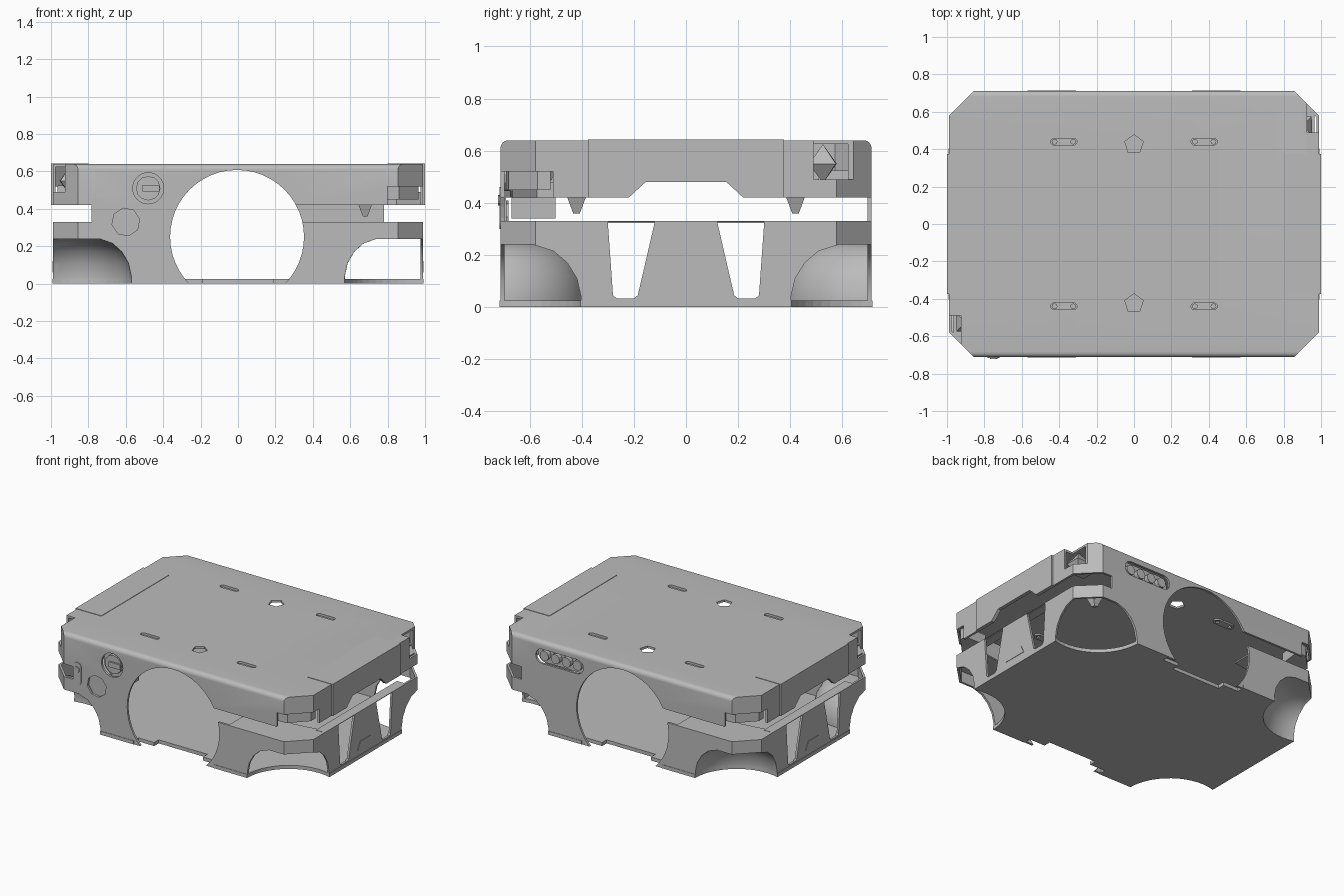
import bpy, bmesh, math
from mathutils import Matrix

cube = bpy.data.objects.get("Cube")
if cube:
    bpy.data.objects.remove(cube)

grey = bpy.data.materials.new("plain_grey")
grey.use_nodes = True
grey.diffuse_color = (0.5, 0.5, 0.5, 1)
grey.node_tree.nodes["Principled BSDF"].inputs["Base Color"].default_value = (0.5, 0.5, 0.5, 1)

W, D, H, WALL = 0.99, 0.712, 0.64, 0.015
LOW_TOP, UP_BOTTOM = 0.33, 0.42


def finish(name, bm):
    bmesh.ops.recalc_face_normals(bm, faces=bm.faces)
    mesh = bpy.data.meshes.new(name)
    bm.to_mesh(mesh)
    bm.free()
    mesh.materials.append(grey)
    ob = bpy.data.objects.new(name, mesh)
    bpy.context.collection.objects.link(ob)
    return ob


def prism(name, pts, a, b, axis="z", round_top=0):
    """Extrude a 2D outline from a to b along an axis."""
    place = {"z": lambda u, v, w: (u, v, w),
             "y": lambda u, v, w: (u, w, v),
             "x": lambda u, v, w: (w, u, v)}[axis]
    bm = bmesh.new()
    low = [bm.verts.new(place(u, v, a)) for u, v in pts]
    top = [bm.verts.new(place(u, v, b)) for u, v in pts]
    bm.faces.new(low)
    bm.faces.new(top)
    n = len(pts)
    for i in range(n):
        j = (i + 1) % n
        bm.faces.new((low[i], low[j], top[j], top[i]))
    if round_top:
        long_edges = [e for e in bm.edges if all(
            v.co.z > b - 0.001 and abs(v.co.y) > D - 0.01 for v in e.verts)]
        bmesh.ops.bevel(bm, geom=long_edges, offset=round_top, segments=4,
                        profile=0.5, affect="EDGES")
    return finish(name, bm)


def box(name, x, y, z):
    return prism(name, [(x[0], y[0]), (x[1], y[0]), (x[1], y[1]), (x[0], y[1])], *z)


def circle(u, v, r, n=32, turn=0.0):
    return [(u + r * math.cos(turn + math.tau * i / n),
             v + r * math.sin(turn + math.tau * i / n)) for i in range(n)]


def obround(u, v, length, r, upright=False):
    h = length / 2 - r
    pts = []
    for side, start in ((h, -90), (-h, 90)):
        for k in range(9):
            t = math.radians(start + k * 22.5)
            pts.append((side + r * math.cos(t), r * math.sin(t)))
    return [(u - q, v + p) if upright else (u + p, v + q) for p, q in pts]


def octagon(inset=0.0):
    w, d, c = W - inset, D - inset, 0.135 - inset * 0.58
    return [(w, -d + c), (w, d - c), (w - c, d), (c - w, d),
            (-w, d - c), (-w, c - d), (c - w, -d), (w - c, -d)]


def cut(ob, tool, op="DIFFERENCE", keep=False):
    mod = ob.modifiers.new("cut", "BOOLEAN")
    mod.operation, mod.solver, mod.object = op, "EXACT", tool
    bpy.context.view_layer.objects.active = ob
    bpy.ops.object.modifier_apply(modifier=mod.name)
    if not keep:
        bpy.data.objects.remove(tool)


def dome(name, x, y, grow=0.0):
    """Upright cylinder with a softly rounded crown, used for corner wheel wells."""
    prof = [(0.33, -0.05), (0.33, 0.04), (0.315, 0.11), (0.28, 0.17), (0.23, 0.215), (0.16, 0.24)]
    bm = bmesh.new()
    rings = [[bm.verts.new((p, q, z + grow)) for p, q in circle(x, y, r + grow, 48)]
             for r, z in prof]
    bm.faces.new(rings[0])
    bm.faces.new(rings[-1])
    for lo, hi in zip(rings, rings[1:]):
        for i in range(48):
            j = (i + 1) % 48
            bm.faces.new((lo[i], lo[j], hi[j], hi[i]))
    return finish(name, bm)


def cone(name, r1, r2, depth, matrix):
    bm = bmesh.new()
    bmesh.ops.create_cone(bm, cap_ends=True, segments=4, radius1=r1, radius2=r2,
                          depth=depth, matrix=matrix)
    return finish(name, bm)


def spin(pts, s):
    return [(s * u, s * v) for u, v in pts]


# Main shells and floor
upper = prism("upper_shell", octagon(), UP_BOTTOM, H, round_top=0.03)
cut(upper, prism("tool", octagon(WALL), 0.3, H - WALL))
lower = prism("lower_shell", octagon(), 0, LOW_TOP)
cut(lower, prism("tool", octagon(WALL), -0.1, 0.5))
floor = prism("floor_plate", octagon(-0.003), 0.0, 0.025)

# Wall sections bridging the gap beside each drive wheel, on opposite corners
bridges = []
for s, side in ((1, "front"), (-1, "back")):
    pts = [(-0.78, -D), (-0.3, -D), (-0.3, WALL - D), (-0.78, WALL - D)]
    bridges.append(prism(side + "_bridge_wall", spin(pts, s), LOW_TOP - 0.002, UP_BOTTOM + 0.002))

# Large drive wheel arches
arch = prism("tool", circle(-0.005, 0.25, 0.358, 48), -1, 1, "y")
for ob in (upper, lower, *bridges):
    cut(ob, arch, keep=True)
bpy.data.objects.remove(arch)

# Corner wheel wells, with liners at the right-hand end
for sx in (1, -1):
    for sy in (1, -1):
        cx, cy = sx * 0.9, sy * 0.72
        well = dome("tool", cx, cy)
        cut(lower, well, keep=True)
        cut(floor, well, keep=True)
        if sx < 0:
            liner = dome("wheel_well_liner", cx, cy, 0.008)
            cut(liner, prism("tool", octagon(0.008), 0.02, 0.5), "INTERSECT")
            cut(liner, well, keep=True)
        bpy.data.objects.remove(well)

# Stepped floor notches beneath the arches
for s in (1, -1):
    for half, depth in ((0.31, 0.66), (0.19, 0.61)):
        cut(floor, prism("tool", spin([(-half, depth), (half, depth), (half, 1), (-half, 1)], s), -0.1, 0.1))

# Tapered end windows and the raised centre of the upper skirt ends
for s in (1, -1):
    win = [(s * 0.3, 0.326), (s * 0.12, 0.326), (s * 0.185, 0.045), (s * 0.2, 0.033),
           (s * 0.265, 0.033), (s * 0.28, 0.045)]
    cut(lower, prism("tool", win, -1.2, 1.2, "x"))
notch = [(-0.235, 0.4), (0.235, 0.4), (0.22, 0.42), (0.155, 0.48), (-0.155, 0.48), (-0.22, 0.42)]
cut(upper, prism("tool", notch, -1.2, 1.2, "x"))

# Top openings
for sy in (1, -1):
    cut(upper, prism("tool", circle(0, sy * 0.425, 0.052, 5, 0.3), 0.5, 0.8))
    for sx in (1, -1):
        cut(upper, prism("tool", obround(sx * 0.375, sy * 0.44, 0.14, 0.018), 0.5, 0.8))
        mount = prism("slot_bracket", obround(sx * 0.375, sy * 0.44, 0.16, 0.028), 0.612, 0.622)
        for k in (-0.05, 0.05):
            cut(mount, prism("tool", circle(sx * 0.375 + k, sy * 0.44, 0.013, 8), 0.5, 0.7))

for s, side in ((1, "left"), (-1, "right")):
    # End covers lying over the top and end faces
    prism(side + "_top_cover", spin([(0.8, -0.375), (W, -0.375), (W, 0.375), (0.8, 0.375)], s),
          H - 0.004, H + 0.003)
    face = [(-0.375, 0.42), (-0.22, 0.42), (-0.155, 0.48), (0.155, 0.48),
            (0.22, 0.42), (0.375, 0.42), (0.375, H + 0.003), (-0.375, H + 0.003)]
    prism(side + "_end_cover", face, s * (W - 0.003), s * 1.0, "x")
    # Inward ledge on the lower end wall
    prism(side + "_end_ledge", spin([(0.92, -0.45), (W - 0.01, -0.45), (W - 0.01, 0.45), (0.92, 0.45)], s),
          0.322, LOW_TOP)
    # Corner light pocket with a pyramid lens
    cut(upper, prism("tool", spin([(0.925, 0.49), (1.1, 0.49), (1.1, 0.65), (0.925, 0.65)], s), 0.49, 0.8))
    tilt = Matrix.Rotation(math.atan2(s, s), 4, "Z") @ Matrix.Rotation(math.pi / 2, 4, "Y")
    cone(side + "_corner_light", 0.075, 0.0, 0.07, Matrix.Translation((s * 0.925, s * 0.55, 0.55)) @ tilt)
    prism(side + "_light_tray", spin([(0.83, 0.49), (0.965, 0.49), (0.965, 0.6), (0.88, 0.68), (0.83, 0.68)], s),
          0.478, 0.49)
    # Sensor corner: recess below the skirt, bracket and deck
    cut(upper, prism("tool", spin([(0.8, -0.8), (1.1, -0.8), (1.1, -0.51), (0.8, -0.51)], s), 0.3, 0.52))
    prism(side + "_sensor_bracket", spin([(0.78, -0.69), (0.86, -0.68), (0.965, -0.57), (0.965, -0.52), (0.8, -0.52)], s),
          0.45, 0.525)
    prism(side + "_sensor_deck", spin([(0.42, -0.7), (0.85, -0.7), (0.978, -0.57), (0.978, -0.42), (0.42, -0.5)], s),
          0.318, 0.328)
    # Small recess plate on the end column
    prism(side + "_column_plate", [(-0.09, 0.06), (0.09, 0.06), (0.06, 0.12), (-0.06, 0.12)],
          s * (W - 0.001), s * (W + 0.003), "x")
    # Locating teeth under the shell
    for y in (-0.42, 0.42):
        cone("locating_tooth", 0.018, 0.055, 0.07,
             Matrix.Translation((s * 0.68, y, 0.395)) @ Matrix.Rotation(math.pi / 4, 4, "Z"))

# Front controls: round button, charging port and key plate
cut(upper, prism("tool", circle(-0.48, 0.51, 0.083), -0.8, -0.6, "y"))
prism("button_seat", circle(-0.48, 0.51, 0.09), -0.675, -0.665, "y")
prism("button_body", circle(-0.48, 0.51, 0.065, 12), -0.7, -0.67, "y")
prism("button_grip", [(-0.51, 0.492), (-0.42, 0.492), (-0.42, 0.528), (-0.51, 0.528)], -0.712, -0.69, "y")
for ob in (lower, bridges[0]):
    cut(ob, prism("tool", circle(-0.6, 0.33, 0.075, 8, 0.2), -0.8, -0.6, "y"))
prism("charging_port", circle(-0.6, 0.33, 0.08, 8, 0.2), -0.69, -0.68, "y")
prism("key_plate", obround(-0.75, 0.38, 0.16, 0.032, True), -0.716, -0.69, "y")
prism("key_hole_ring", circle(-0.75, 0.41, 0.02, 12), -0.722, -0.71, "y")
box("control_housing", (-0.78, -0.42), (-0.67, -0.5), (0.34, 0.42))

# Back indicator bar
cut(upper, prism("tool", obround(0.485, 0.535, 0.37, 0.05), 0.6, 0.8, "y"))
prism("indicator_seat", obround(0.485, 0.535, 0.39, 0.06), 0.66, 0.67, "y")
for i in range(4):
    x = 0.485 + (i - 1.5) * 0.085
    prism("indicator_knob", circle(x, 0.535, 0.034, 12), 0.665, 0.7, "y")

# Soft shading across the curved parts
for ob in bpy.context.collection.objects:
    if ob.type == "MESH" and ob.name in ("upper_shell", "lower_shell") or ob.name.startswith("wheel_well"):
        bpy.ops.object.select_all(action="DESELECT")
        ob.select_set(True)
        bpy.context.view_layer.objects.active = ob
        bpy.ops.object.shade_smooth_by_angle(angle=math.radians(30))
